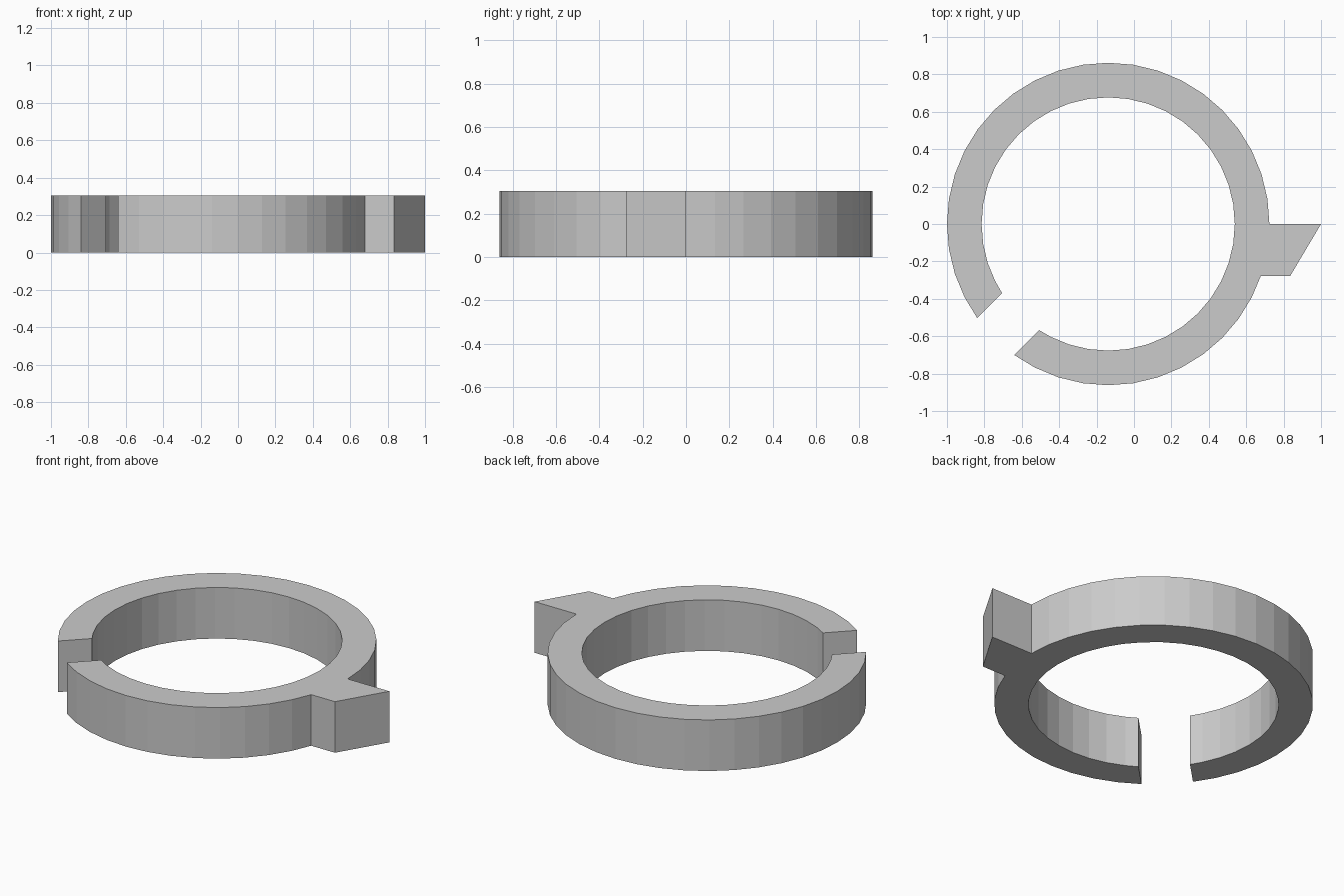
import bpy, bmesh
from math import sin, cos, asin, radians, pi, sqrt

cube = bpy.data.objects.get("Cube")
if cube:
    bpy.data.objects.remove(cube)

CX = -0.138                  # ring centre on x
R_OUT, R_IN = 0.862, 0.677   # ring radii
HEIGHT = 0.305
HALF_GAP = 0.14              # half the width of the parallel-sided slot
TAB_LOW = -0.278             # lower edge of the tab
SIDES = 40
GAP_ANGLE = radians(225)


def on_ring(radius, angle):
    return (CX + radius * cos(angle), radius * sin(angle))


def arc(radius, start, end):
    """Facet corners strictly between two angles, with both exact ends."""
    step = 2 * pi / SIDES
    inner = [i * step for i in range(-2 * SIDES, 2 * SIDES)
             if start + 0.01 < i * step < end - 0.01]
    return [on_ring(radius, a) for a in [start] + inner + [end]]


# Angles where the slot and the tab meet the ring
slot_out = asin(HALF_GAP / R_OUT)
slot_in = asin(HALF_GAP / R_IN)
tab_angle = asin(TAB_LOW / R_OUT)

# Outline: outer arc below the tab, pointed tab, long outer arc, inner arc back
outline = arc(R_OUT, GAP_ANGLE + slot_out - 2 * pi, tab_angle)
outline += [(0.835, TAB_LOW), (1.0, 0.0)]
outline += arc(R_OUT, 0.0, GAP_ANGLE - slot_out)
outline += reversed(arc(R_IN, GAP_ANGLE + slot_in - 2 * pi, GAP_ANGLE - slot_in))

# Extrude the outline into the split ring
bm = bmesh.new()
base = bm.faces.new([bm.verts.new((x, y, 0)) for x, y in outline])
top = bmesh.ops.extrude_face_region(bm, geom=[base], use_keep_orig=True)
bmesh.ops.translate(bm, vec=(0, 0, HEIGHT),
                    verts=[v for v in top["geom"] if isinstance(v, bmesh.types.BMVert)])
bmesh.ops.recalc_face_normals(bm, faces=bm.faces)

mesh = bpy.data.meshes.new("split_ring_with_tab")
bm.to_mesh(mesh)
bm.free()
ring = bpy.data.objects.new("split_ring_with_tab", mesh)
bpy.context.collection.objects.link(ring)

# Plain grey
grey = bpy.data.materials.new("plain_grey")
grey.use_nodes = True
colour = (0.6, 0.6, 0.6, 1)
grey.diffuse_color = colour
grey.node_tree.nodes["Principled BSDF"].inputs["Base Color"].default_value = colour
mesh.materials.append(grey)
